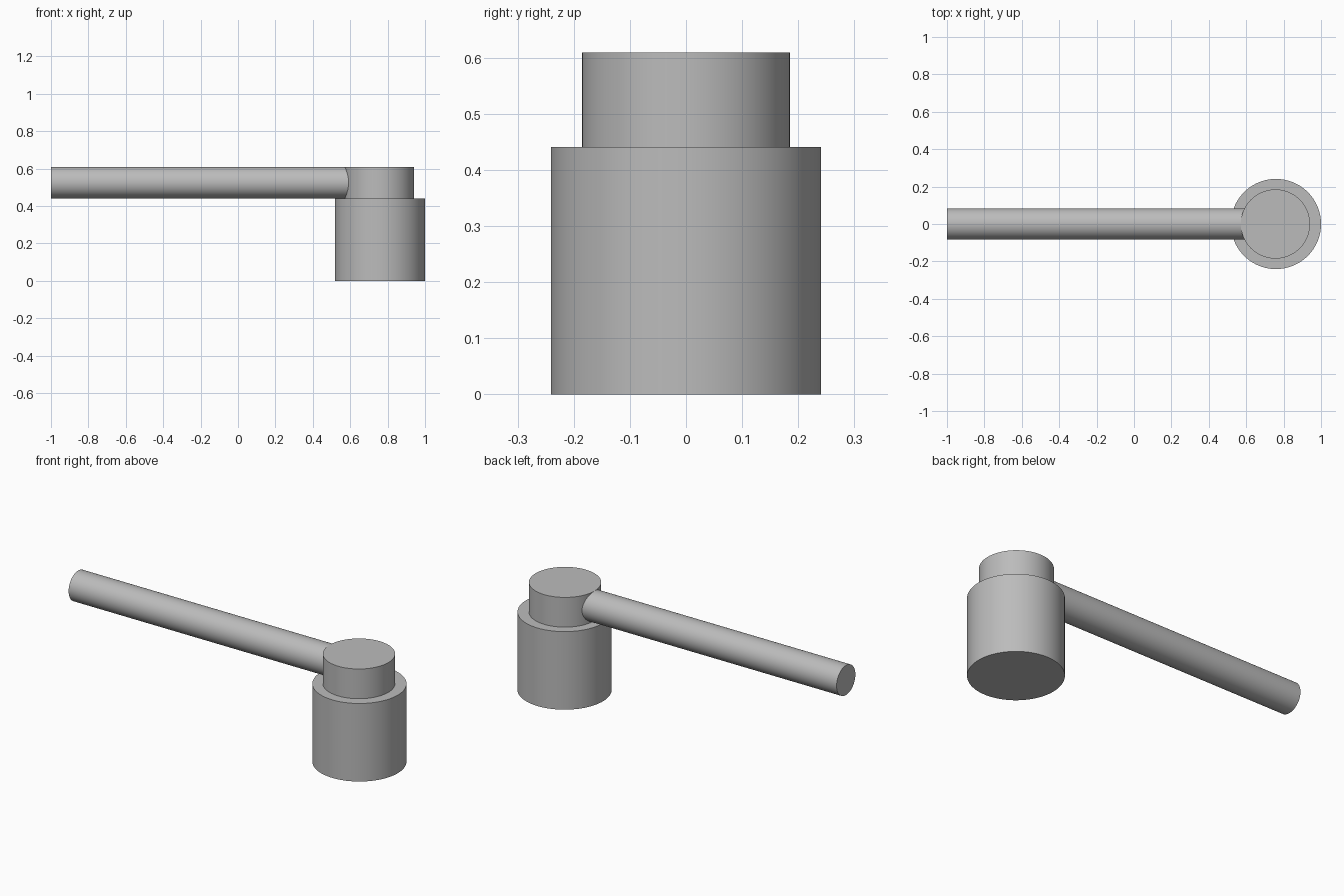
import bpy
from math import pi

cube = bpy.data.objects.get("Cube")
if cube:
    bpy.data.objects.remove(cube, do_unlink=True)

GREY = (0.5, 0.5, 0.5, 1)
metal = bpy.data.materials.new("plain grey metal")
metal.use_nodes = True
metal.diffuse_color = GREY
metal.node_tree.nodes["Principled BSDF"].inputs["Base Color"].default_value = GREY


def cylinder(name, radius, length, centre, rotation=(0, 0, 0)):
    bpy.ops.mesh.primitive_cylinder_add(
        vertices=96, radius=radius, depth=length, location=centre, rotation=rotation)
    part = bpy.context.object
    part.name = name
    part.data.materials.append(metal)
    bpy.ops.object.shade_smooth_by_angle()
    return part


HEAD_X, HEAD_R, HEAD_TOP = 0.759, 0.241, 0.441
NECK_R, TOP = 0.185, 0.609
HANDLE_R = (TOP - HEAD_TOP) / 2
NECK_Z = (TOP + HEAD_TOP) / 2

# Wide head and the narrower neck on top of it
cylinder("head", HEAD_R, HEAD_TOP, (HEAD_X, 0, HEAD_TOP / 2))
cylinder("neck", NECK_R, TOP - HEAD_TOP, (HEAD_X - 0.003, 0, NECK_Z))

# Round handle running from the far end into the neck
handle_end = HEAD_X - 0.1
cylinder("handle", HANDLE_R, handle_end + 1, ((handle_end - 1) / 2, 0, NECK_Z), (0, pi / 2, 0))
